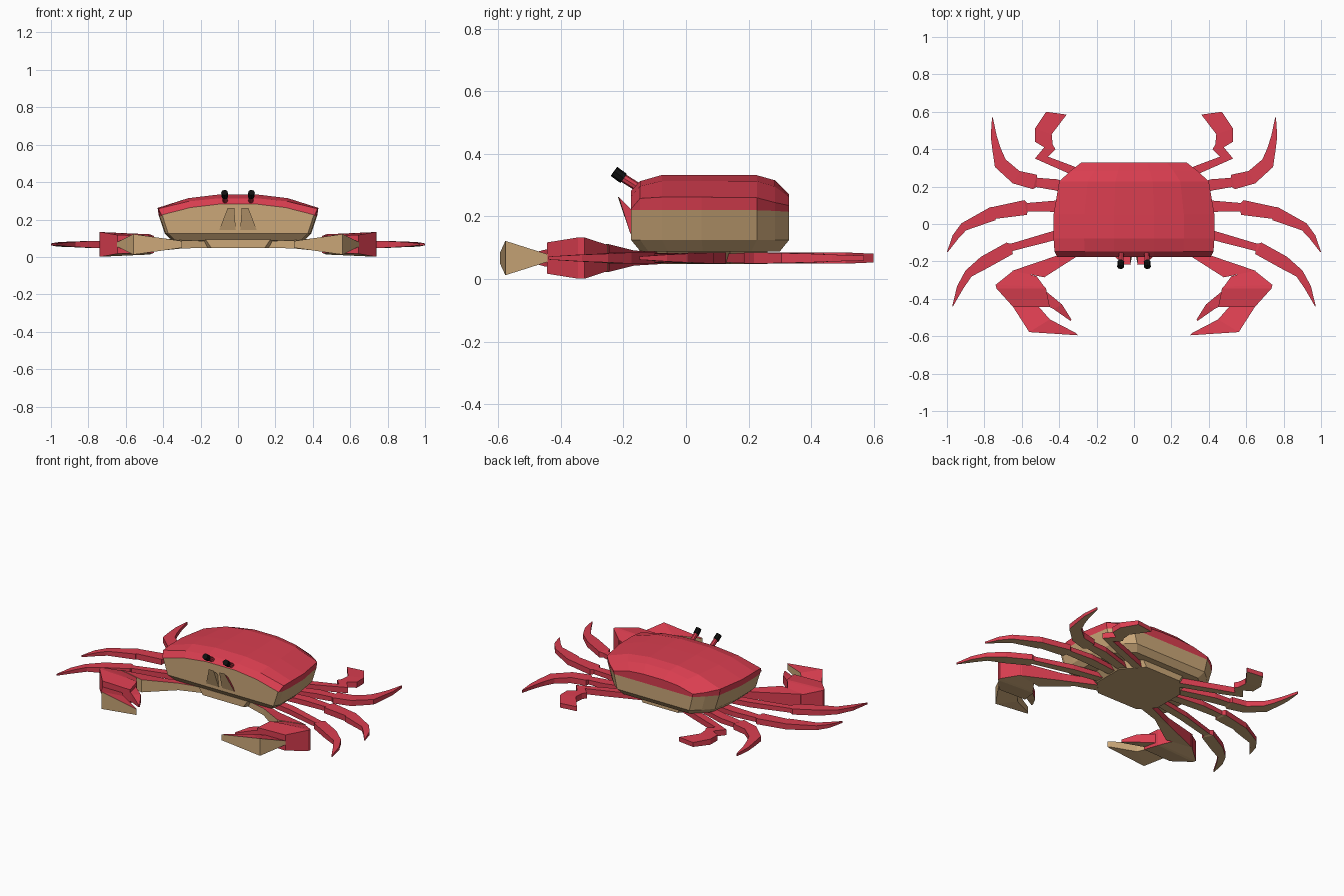
import bpy, bmesh, math
from mathutils import Vector

if "Cube" in bpy.data.objects:
    bpy.data.objects.remove(bpy.data.objects["Cube"])


def material(name, color):
    m = bpy.data.materials.new(name)
    m.diffuse_color = (*color, 1)
    m.use_nodes = True
    m.node_tree.nodes["Principled BSDF"].inputs["Base Color"].default_value = m.diffuse_color
    return m


RED = material("shell red", (0.70, 0.048, 0.08))
TAN = material("belly tan", (0.60, 0.39, 0.19))
BLACK = material("eye black", (0.005, 0.005, 0.005))


def make(name, verts, faces, is_tan, mats=(RED, TAN), mirror=True):
    """Mesh object; is_tan(face) picks the second material."""
    bm = bmesh.new()
    vs = [bm.verts.new(v) for v in verts]
    for f in faces:
        bm.faces.new([vs[i] for i in f])
    bmesh.ops.recalc_face_normals(bm, faces=bm.faces)
    bm.normal_update()
    for f in bm.faces:
        f.material_index = 1 if is_tan(f) else 0
    me = bpy.data.meshes.new(name)
    bm.to_mesh(me)
    bm.free()
    for m in mats:
        me.materials.append(m)
    ob = bpy.data.objects.new(name, me)
    bpy.context.collection.objects.link(ob)
    if mirror:
        mod = ob.modifiers.new("mirror", 'MIRROR')
        mod.use_mirror_merge = False
    return ob


def underside(f):
    return f.normal.z < -0.3


def slab(name, stations, zc=0.067, is_tan=underside):
    """Strip of box sections; each station is two (x, y, half height) edges."""
    verts, faces = [], []
    for a, b in stations:
        for (x, y, h), s in ((a, 1), (b, 1), (b, -1), (a, -1)):
            verts.append((x, y, zc + s * h))
    n = len(stations)
    for i in range(n - 1):
        for k in range(4):
            j = (k + 1) % 4
            faces.append((i*4 + k, i*4 + j, i*4 + 4 + j, i*4 + 4 + k))
    faces += [(0, 1, 2, 3), tuple(range(n*4 - 4, n*4))]
    return make(name, verts, faces, is_tan)


def leg(name, path):
    """Path of (x, y, width, half height) points."""
    pts = [Vector(p[:2]) for p in path]
    stations = []
    for i, (x, y, w, h) in enumerate(path):
        d = (pts[min(i + 1, len(pts) - 1)] - pts[max(i - 1, 0)]).normalized()
        ox, oy = -d.y * w / 2, d.x * w / 2
        stations.append(((x + ox, y + oy, h), (x - ox, y - oy, h)))
    return slab(name, stations)


# Shell: arched cross-sections lofted from front to back
# y, half width, crown z, shoulder z, edge z, rim z
sections = [
    (-0.176, 0.41, 0.282, 0.264, 0.224, 0.22),
    (-0.147, 0.425, 0.313, 0.297, 0.258, 0.22),
    (-0.077, 0.43, 0.333, 0.314, 0.262, 0.22),
    (0.05, 0.43, 0.333, 0.314, 0.262, 0.22),
    (0.227, 0.40, 0.332, 0.313, 0.26, 0.22),
    (0.284, 0.34, 0.316, 0.296, 0.245, 0.218),
    (0.33, 0.28, 0.27, 0.262, 0.235, 0.215),
]
verts, faces, tan_ids = [], [], set()
for y, w, zt, zs, ze, zr in sections:
    yb = 0.08 + (y - 0.08) * 0.88
    half = [(0.25*w, y, zt), (0.62*w, y, zs), (w, y, ze), (0.985*w, y, zr),
            (0.91*w, y, 0.125), (0.82*w, yb, 0.088)]
    verts += half + [(-x, yy, z) for x, yy, z in reversed(half)]
N = 12
shell_tan = {3, 4, 5, 6, 7}
for i in range(len(sections) - 1):
    for k in range(N):
        j = (k + 1) % N
        if k in shell_tan:
            tan_ids.add(len(faces))
        faces.append((i*N + k, i*N + j, i*N + N + j, i*N + N + k))
for base, front in ((0, True), ((len(sections) - 1) * N, False)):
    for ring in ((0, 1, 2, 3, 8, 9, 10, 11), (3, 4, 7, 8), (4, 5, 6, 7)):
        if front or ring[0]:
            tan_ids.add(len(faces))
        faces.append(tuple(base + k for k in ring))
make("shell", verts, faces, lambda f: f.index in tan_ids, mirror=False)
shell = bpy.data.objects["shell"].data
for p in shell.polygons:
    p.material_index = 1 if p.index in tan_ids else 0

# Breast plate under the shell, where the legs attach
outline = [(0.15, -0.15), (0.24, -0.06), (0.24, 0.14), (0.13, 0.26)]
outline += [(-x, y) for x, y in reversed(outline)]
m = len(outline)
verts = [(x * 0.95, y, 0.048) for x, y in outline] + [(x * 1.15, y, 0.092) for x, y in outline]
faces = [tuple(range(m)), tuple(range(m, 2*m))]
faces += [(i, (i + 1) % m, m + (i + 1) % m, m + i) for i in range(m)]
make("breast_plate", verts, faces, lambda f: True, mirror=False)

# Walking legs, mirrored to the other side
leg("front_walking_leg", [
    (0.18, -0.02, 0.05, 0.014), (0.42, -0.06, 0.05, 0.016), (0.655, -0.125, 0.04, 0.014),
    (0.665, -0.13, 0.07, 0.018), (0.80, -0.205, 0.07, 0.018), (0.885, -0.265, 0.045, 0.014),
    (0.93, -0.34, 0.035, 0.011), (0.97, -0.44, 0.004, 0.005)])
leg("middle_walking_leg", [
    (0.18, 0.07, 0.05, 0.014), (0.42, 0.095, 0.06, 0.016), (0.57, 0.09, 0.045, 0.014),
    (0.58, 0.088, 0.08, 0.018), (0.745, 0.06, 0.065, 0.018), (0.755, 0.055, 0.075, 0.018),
    (0.91, -0.015, 0.045, 0.014), (0.955, -0.07, 0.035, 0.011), (0.998, -0.15, 0.004, 0.005)])
leg("rear_walking_leg", [
    (0.18, 0.14, 0.05, 0.014), (0.42, 0.21, 0.06, 0.016), (0.52, 0.222, 0.05, 0.014),
    (0.53, 0.225, 0.08, 0.018), (0.63, 0.25, 0.075, 0.018), (0.715, 0.325, 0.07, 0.016),
    (0.735, 0.40, 0.045, 0.014), (0.75, 0.47, 0.032, 0.011), (0.757, 0.57, 0.004, 0.008)])

# Rear swimming leg with its paddle
H = 0.018
slab("swimming_leg", [
    ((0.12, 0.23, H), (0.14, 0.19, H)),
    ((0.34, 0.315, H), (0.36, 0.275, H)),
    ((0.46, 0.36, H), (0.53, 0.35, H)),
    ((0.42, 0.40, H), (0.48, 0.41, H)),
    ((0.435, 0.425, H), (0.53, 0.44, H)),
    ((0.44, 0.48, H), (0.53, 0.51, H)),
    ((0.36, 0.585, 0.014), (0.47, 0.60, 0.014))])

# Claw arm, widening outward, with pale front and underside
slab("claw_arm", [
    ((0.16, -0.06, 0.018), (0.16, -0.13, 0.018)),
    ((0.40, -0.165, 0.024), (0.30, -0.17, 0.022)),
    ((0.65, -0.25, 0.045), (0.48, -0.285, 0.04))],
    is_tan=lambda f: f.normal.z < -0.3 or f.normal.y < -0.3)

# Claw palm
slab("claw_palm", [
    ((0.64, -0.245, 0.04), (0.52, -0.28, 0.04)),
    ((0.74, -0.325, 0.066), (0.48, -0.335, 0.05)),
    ((0.735, -0.345, 0.066), (0.47, -0.345, 0.054)),
    ((0.645, -0.445, 0.05), (0.45, -0.445, 0.045))])

# Large fixed finger, deepest at its bend
slab("claw_finger", [
    ((0.655, -0.43, 0.008), (0.52, -0.43, 0.008)),
    ((0.56, -0.578, 0.055), (0.45, -0.51, 0.03)),
    ((0.30, -0.595, 0.018), (0.31, -0.583, 0.018))],
    is_tan=lambda f: f.normal.z < 0.3)

# Small moving finger
slab("claw_thumb", [
    ((0.47, -0.36, 0.03), (0.48, -0.43, 0.03)),
    ((0.385, -0.43, 0.026), (0.43, -0.455, 0.026)),
    ((0.335, -0.51, 0.008), (0.34, -0.518, 0.008))])

# Mouth plates leaning out of the face
front = [(0.02, -0.218, 0.262), (0.055, -0.215, 0.262), (0.10, -0.178, 0.145), (0.012, -0.178, 0.145)]
back = [(x, -0.165, z - (0.05 if z > 0.2 else 0)) for x, y, z in front]
make("mouth_plate", front + back,
     [(0, 1, 2, 3), (4, 5, 6, 7)] + [(i, (i+1) % 4, 4 + (i+1) % 4, 4 + i) for i in range(4)],
     lambda f: f.normal.z < 0.3)


# Eyes on stalks
def rod(name, a, b, r, mat):
    a, b = Vector(a), Vector(b)
    q = (b - a).to_track_quat('Z', 'Y')
    ring = [Vector((r * math.cos(t * math.pi / 4), r * math.sin(t * math.pi / 4), 0)) for t in range(8)]
    verts = [a + q @ v for v in ring] + [b + q @ v for v in ring]
    faces = [tuple(range(8)), tuple(range(8, 16))]
    faces += [(i, (i+1) % 8, 8 + (i+1) % 8, 8 + i) for i in range(8)]
    make(name, verts, faces, lambda f: False, mats=(mat,))


rod("eye_stalk", (0.068, -0.14, 0.285), (0.07, -0.205, 0.326), 0.014, RED)
rod("eye", (0.07, -0.20, 0.322), (0.072, -0.23, 0.344), 0.018, BLACK)
